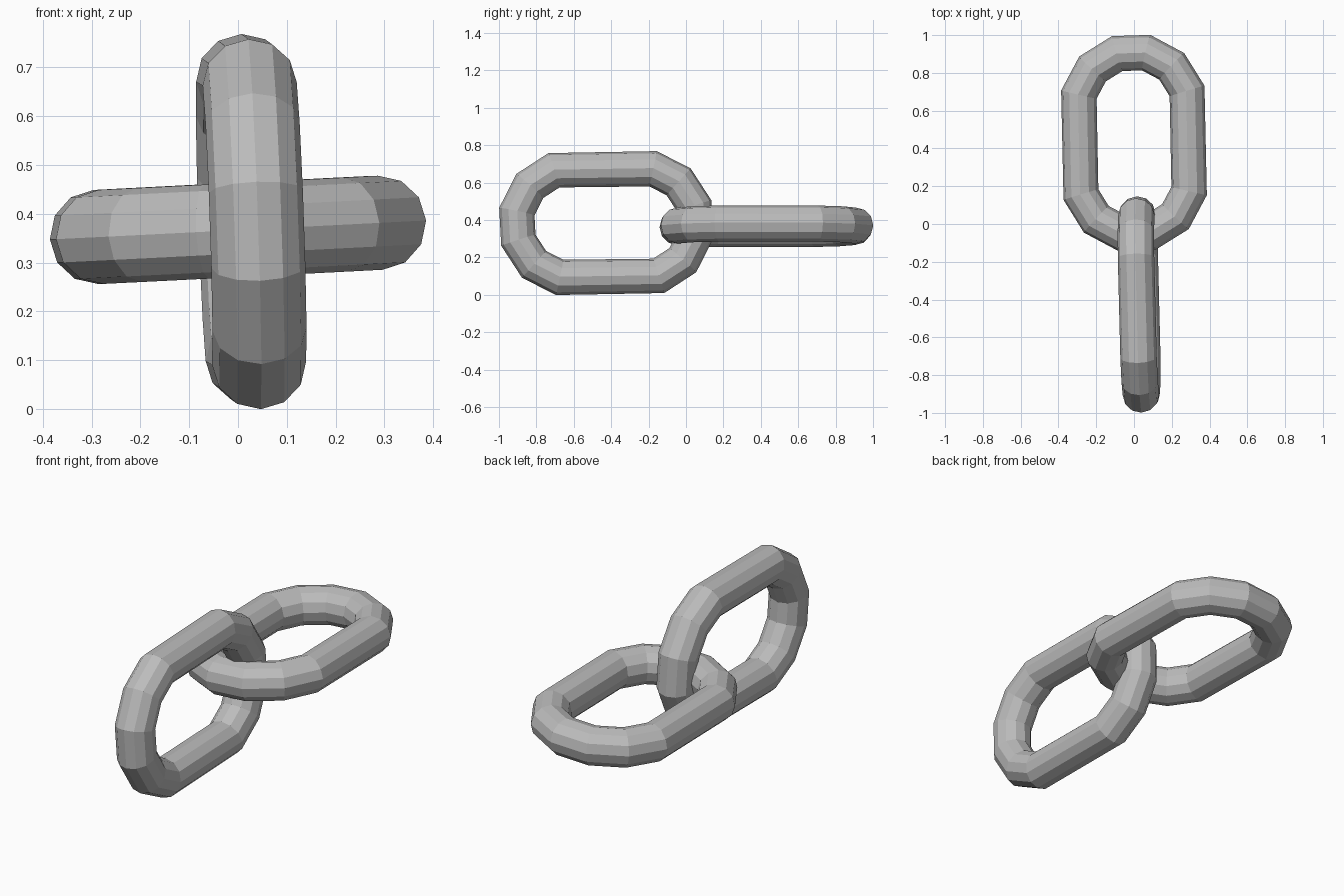
import bpy, bmesh
from math import sin, cos, pi, radians

cube = bpy.data.objects.get("Cube")
if cube:
    bpy.data.objects.remove(cube, do_unlink=True)

SEGMENTS = 12        # around the ring
SIDES = 12           # around the bar
RING = 0.297         # centre line radius of the rounded ends
BAR = 0.0965         # bar radius
STRETCH = 0.188      # each half ring is pushed out along y by this

steel = bpy.data.materials.new("grey_steel")
steel.use_nodes = True
grey = (0.5, 0.5, 0.5, 1)
steel.diffuse_color = grey
steel.node_tree.nodes["Principled BSDF"].inputs["Base Color"].default_value = grey


def chain_link(name, location, tilt, yaw, twist):
    """Faceted ring cut in two halves that are pulled apart along local y."""
    bm = bmesh.new()
    rings = []
    for i in range(SEGMENTS):
        base = 2 * pi * (i + 0.5) / SEGMENTS
        a = base + radians(twist)
        shift = STRETCH if sin(base) > 0 else -STRETCH
        ring = []
        for j in range(SIDES):
            b = 2 * pi * j / SIDES
            r = RING + BAR * cos(b)
            ring.append(bm.verts.new((r * cos(a), r * sin(a) + shift, BAR * sin(b))))
        rings.append(ring)
    for i in range(SEGMENTS):
        p, q = rings[i], rings[(i + 1) % SEGMENTS]
        for j in range(SIDES):
            k = (j + 1) % SIDES
            bm.faces.new((p[j], q[j], q[k], p[k]))
    bmesh.ops.recalc_face_normals(bm, faces=bm.faces)
    mesh = bpy.data.meshes.new(name)
    bm.to_mesh(mesh)
    bm.free()
    mesh.materials.append(steel)
    obj = bpy.data.objects.new(name, mesh)
    obj.location = location
    obj.rotation_euler = (0, radians(tilt), radians(yaw))
    bpy.context.collection.objects.link(obj)
    return obj


# Upright link at the front, flat link at the back passing through it
chain_link("upright_link", (0.027, -0.426, 0.384), -92, 1.4, -3)
chain_link("flat_link", (0, 0.43, 0.367), -2.9, 0.9, 1)
